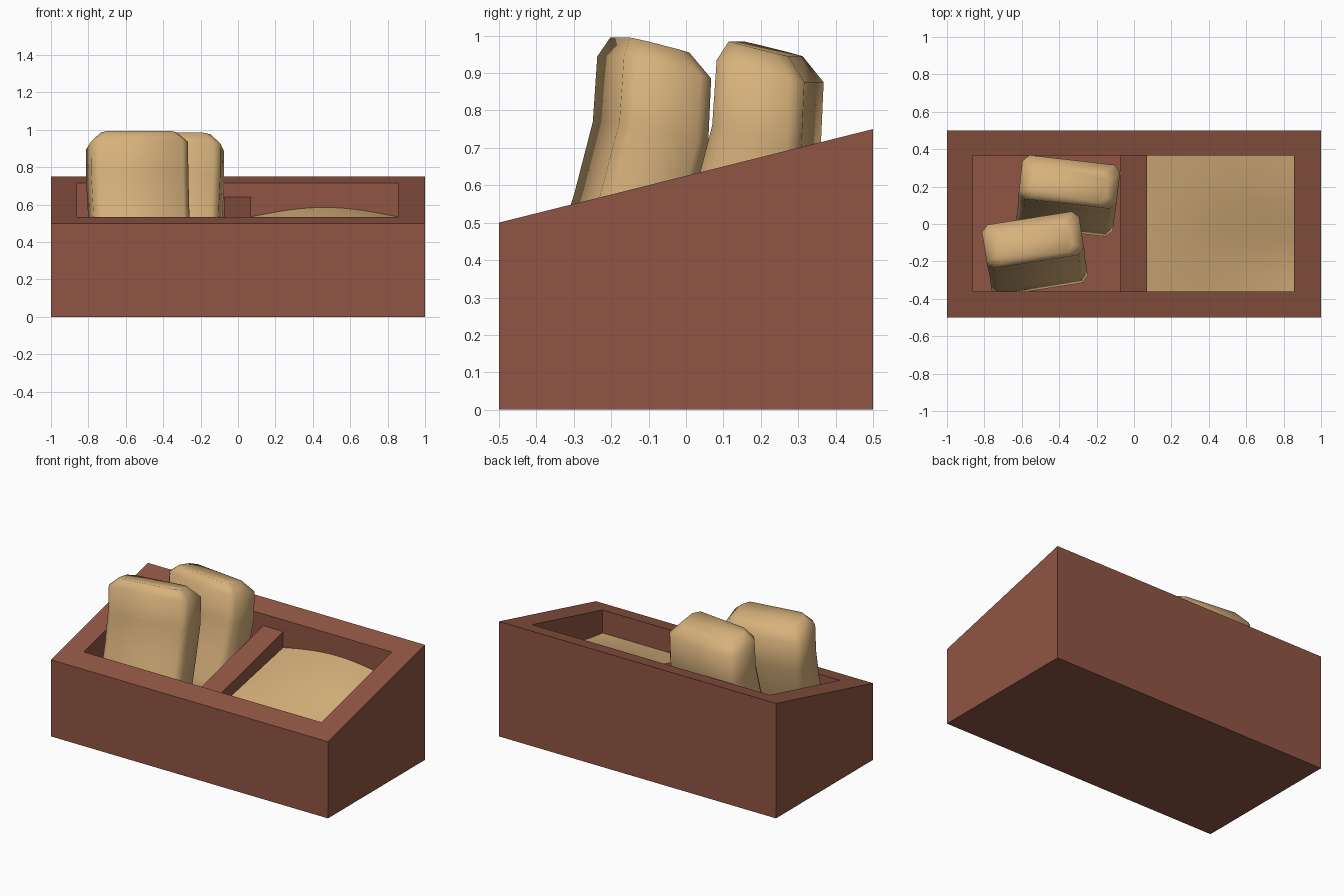
import bpy, bmesh, math

if "Cube" in bpy.data.objects:
    bpy.data.objects.remove(bpy.data.objects["Cube"])

def material(name, rgb):
    m = bpy.data.materials.new(name)
    m.diffuse_color = (*rgb, 1)
    m.use_nodes = True
    m.node_tree.nodes["Principled BSDF"].inputs["Base Color"].default_value = m.diffuse_color
    return m

CLAY = material("red_brown_wood", (0.28, 0.092, 0.058))
TAN = material("tan_grain", (0.68, 0.44, 0.20))

def rim(y):                      # sloping top of the crate
    return 0.625 + 0.25 * y

def rect(x0, x1, y0, y1, z):     # rectangle ring, height given by z(y)
    return [(x, y, z(y)) for x, y in ((x0, y0), (x1, y0), (x1, y1), (x0, y1))]

def loft(name, rings, mat, smooth=None):
    """Join a stack of equal rings and cap both ends."""
    bm = bmesh.new()
    loops = [[bm.verts.new(p) for p in r] for r in rings]
    n = len(loops[0])
    for a, b in zip(loops, loops[1:]):
        for i in range(n):
            j = (i + 1) % n
            bm.faces.new((a[i], a[j], b[j], b[i]))
    bm.faces.new(loops[0][::-1])
    bm.faces.new(loops[-1])
    return finish(name, bm, mat, smooth)

def finish(name, bm, mat, smooth=None):
    bmesh.ops.recalc_face_normals(bm, faces=bm.faces)
    me = bpy.data.meshes.new(name)
    bm.to_mesh(me)
    bm.free()
    me.materials.append(mat)
    ob = bpy.data.objects.new(name, me)
    bpy.context.collection.objects.link(ob)
    if smooth:
        bpy.ops.object.select_all(action='DESELECT')
        ob.select_set(True)
        bpy.context.view_layer.objects.active = ob
        bpy.ops.object.shade_smooth_by_angle(angle=math.radians(smooth))
    return ob

# Crate: outside walls, rim, inside walls and floor
FLOOR = 0.2
inner = (-0.86, 0.855, -0.36, 0.365)
loft("crate", [
    rect(-1, 1, -0.5, 0.5, lambda y: 0),
    rect(-1, 1, -0.5, 0.5, rim),
    rect(*inner, rim),
    rect(*inner, lambda y: FLOOR),
], CLAY)

# Divider, a little below the rim
bar = (-0.075, 0.07, -0.36, 0.365)
loft("divider", [rect(*bar, lambda y: FLOOR),
                 rect(*bar, lambda y: rim(y) - 0.076)], CLAY)

# Loose grain heaped in the right compartment
bm = bmesh.new()
N = 14
grid = []
for r in range(N + 1):
    row = []
    for c in range(N + 1):
        u, t = c / N, r / N
        z = (0.385 + 0.15 * t + 0.05 * t * math.sin(math.pi * u)
             - 0.012 * u * math.sin(2 * math.pi * t))
        row.append(bm.verts.new((0.07 + 0.785 * u, -0.36 + 0.725 * t, z)))
    grid.append(row)
for r in range(N):
    for c in range(N):
        bm.faces.new((grid[r][c], grid[r][c + 1], grid[r + 1][c + 1], grid[r + 1][c]))
finish("grain", bm, TAN, 60)

# Sacks: stacked octagons of (z, y centre, half width, half depth, tilt)
SECTIONS = [
    (0.21, -0.165, 0.20, 0.08, -0.10),
    (0.27, -0.150, 0.26, 0.118, -0.20),
    (0.38, -0.115, 0.26, 0.12, -0.25),
    (0.55, -0.060, 0.26, 0.12, -0.25),
    (0.74, -0.010, 0.263, 0.12, -0.25),
    (0.915, 0.000, 0.263, 0.118, -0.25),
    (0.975, -0.012, 0.205, 0.08, -0.25),
]

def sack(name, x, y, turn, dz):
    rings = []
    for z, yc, w, d, tilt in SECTIONS:
        c = 0.035
        pts = [(-w + c, -d), (w - c, -d), (w, -d + c), (w, d - c),
               (w - c, d), (-w + c, d), (-w, d - c), (-w, -d + c)]
        rings.append([(px, py + yc, z + tilt * py) for px, py in pts])
    ob = loft(name, rings, TAN, 50)
    ob.location = (x, y, dz)
    ob.rotation_euler.z = math.radians(turn)

sack("front_sack", -0.54, -0.085, 9, 0)
sack("back_sack", -0.345, 0.225, -6.5, -0.01)
